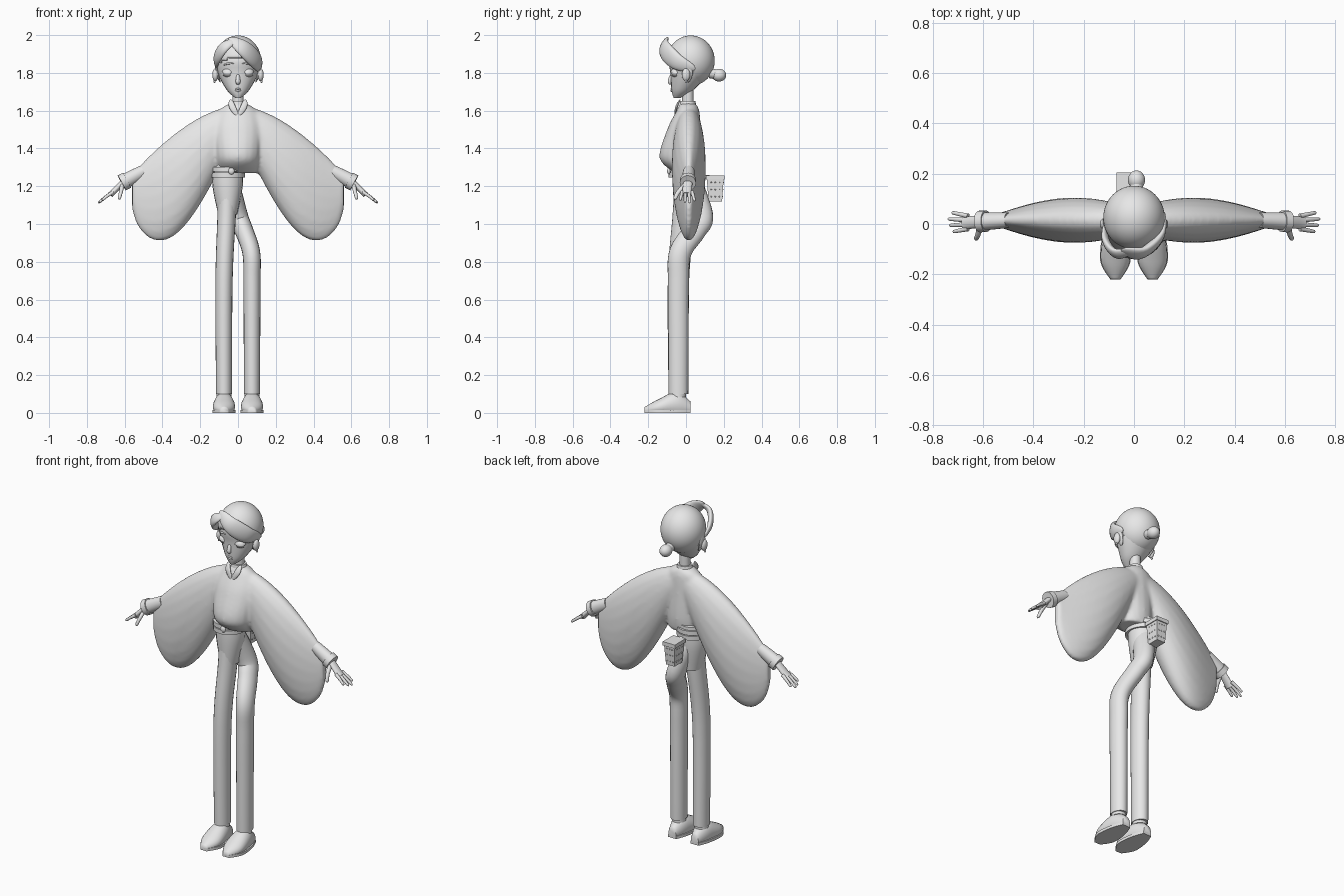
import bpy, bmesh
from math import sin, cos, pi
from mathutils import Vector, Matrix

if "Cube" in bpy.data.objects:
    bpy.data.objects.remove(bpy.data.objects["Cube"])

grey = (.8, .8, .8, 1)
clay = bpy.data.materials.new("light_grey")
clay.use_nodes = True
clay.diffuse_color = grey
clay.node_tree.nodes["Principled BSDF"].inputs["Base Color"].default_value = grey

front, side, up = Vector((0, -1, 0)), Vector((1, 0, 0)), Vector((0, 0, 1))
skull = Vector((0, .025, 1.865))


def finish(name, bm, mirror=False, smooth=True):
    bmesh.ops.recalc_face_normals(bm, faces=bm.faces)
    mesh = bpy.data.meshes.new(name)
    bm.to_mesh(mesh)
    bm.free()
    mesh.materials.append(clay)
    part = bpy.data.objects.new(name, mesh)
    bpy.context.collection.objects.link(part)
    if mirror:
        part.modifiers.new("mirror", 'MIRROR').use_mirror_merge = False
    if smooth:
        bpy.ops.object.select_all(action='DESELECT')
        part.select_set(True)
        bpy.context.view_layer.objects.active = part
        bpy.ops.object.shade_smooth_by_angle(angle=pi / 3)
    return part


def spline(keys, steps=6):
    # Smooth curve through the keys; works for positions and for profile rows
    keys = [Vector(k) for k in keys]
    last, curve = len(keys) - 1, []
    for i in range(last):
        a, b, c, d = (keys[min(max(j, 0), last)] for j in range(i - 1, i + 3))
        for step in range(steps):
            t = step / steps
            curve.append(b + (c - a) * (t / 2) + (a * 2 - b * 5 + c * 4 - d) * (t * t / 2)
                         + (b * 3 - a - c * 3 + d) * (t ** 3 / 2))
    return curve + [keys[-1]]


def oval(centre, u, v, count=20):
    turns = [2 * pi * i / count for i in range(count)]
    return [Vector(centre) + Vector(u) * cos(a) + Vector(v) * sin(a) for a in turns]


def loft(bm, rings):
    rows = [[bm.verts.new(p) for p in ring] for ring in rings]
    for lower, upper in zip(rows, rows[1:]):
        for i in range(len(lower)):
            bm.faces.new((lower[i - 1], lower[i], upper[i], upper[i - 1]))
    bm.faces.new(rows[0])
    bm.faces.new(rows[-1])
    return bm


def stack(bm, rows, x=0):
    # Rows of height, half width, front and back
    return loft(bm, [oval((x, (f + b) / 2, z), (w, 0, 0), (0, (b - f) / 2, 0))
                     for z, w, f, b in spline(rows)])


def even(t):
    return 1


def swell(t):
    return 1 + t / 4


def taper(t):
    return (1 - t / 3) * min(1, .4 + 6 * (1 - t))


def leaf(t):
    return .05 + sin(pi * t) ** .7 if 0 < t < 1 else .05


def tube(name, keys, width, depth, shape=even, facing=lambda p: front, mirror=False):
    path, rings = spline(keys), []
    last = len(path) - 1
    for i, p in enumerate(path):
        along = (path[min(i + 1, last)] - path[max(i - 1, 0)]).normalized()
        u = along.cross(facing(p)).normalized()
        size = shape(i / last)
        rings.append(oval(p, u * width * size, u.cross(along) * depth * size))
    return finish(name, loft(bmesh.new(), rings), mirror)


def ball(name, centre, radii, mirror=False, keep=lambda p: True, segments=24):
    bm = bmesh.new()
    place = Matrix.Translation(centre) @ Matrix.Diagonal((*radii, 1))
    bmesh.ops.create_uvsphere(bm, u_segments=segments, v_segments=segments // 2, radius=1, matrix=place)
    hidden = [f for f in bm.faces if not keep(f.calc_center_median())]
    bmesh.ops.delete(bm, geom=hidden, context='FACES')
    return finish(name, bm, mirror)


def box(name, bottom, top, low, high):
    rings = [oval(c, (w, d, 0), (-w, d, 0), 4) for c, (w, d) in ((bottom, low), (top, high))]
    return finish(name, loft(bmesh.new(), rings), smooth=False)


# Blouse: torso and wide hanging sleeves fused into one surface
def sleeve_ring(t, flip):
    top = 1.62 - .35 * t ** 1.6
    drop = .1 + .17 * max(0, sin(pi * t ** 1.2)) ** .7
    thick = .02 + .07 * sin(pi * (.2 + .8 * t))
    return oval((flip * (.04 + .52 * t), .015, top - drop), (0, thick, 0), (0, 0, drop))


bm = stack(bmesh.new(), [(1.27, .1, -.06, .08), (1.35, .12, -.14, .09), (1.5, .13, -.1, .08),
                         (1.6, .1, -.05, .07), (1.64, .04, -.03, .05)])
for flip in (1, -1):
    loft(bm, [sleeve_ring(i / 24, flip) for i in range(25)])
blouse = finish("blouse", bm)
fuse = blouse.modifiers.new("fuse", 'REMESH')
fuse.mode, fuse.voxel_size, fuse.use_smooth_shade = 'VOXEL', .01, True
relax = blouse.modifiers.new("relax", 'SMOOTH')
relax.factor, relax.iterations = .5, 6

# Neck and open collar
tube("neck", [(0, .01, 1.57), (0, .01, 1.72)], .03, .03)
finish("collar", stack(bmesh.new(), [(1.59, .06, -.04, .06), (1.65, .04, -.03, .05)]))
tube("collar_flap", [(.04, -.03, 1.66), (.03, -.05, 1.62), (0, -.06, 1.57)], .016, .006, leaf, mirror=True)


# Cuffs and hands, mirrored
def knuckles(p):
    return side + up


elbow, wrist, palm = Vector((.5, .015, 1.28)), Vector((.61, .01, 1.22)), Vector((.66, .005, 1.17))
tube("cuff", [elbow, wrist], .03, .033, swell, knuckles, True)
tube("cuff_rim", [wrist.lerp(elbow, .2), wrist.lerp(elbow, -.05)], .043, .045, even, knuckles, True)
tube("palm", [wrist.lerp(elbow, .2), wrist, palm, palm.lerp(wrist, -.3)], .022, .013, swell, knuckles, True)
for i, reach in enumerate((.065, .08, .075, .06)):
    spread = front * (.017 * i - .027)
    base = palm + spread
    bend = base + Vector((reach / 2, 0, -reach / 3)) + spread / 4
    tip = bend + Vector((reach / 2, 0, -reach * .4)) + spread / 4
    tube("finger", [base, bend, tip], .01, .01, taper, knuckles, True)
tube("thumb", [wrist, wrist + Vector((.01, -.05, -.05)), wrist + Vector((.02, -.07, -.09))],
     .014, .012, taper, knuckles, True)

# Trousers: straight right leg, left leg swept back under the hip
waist = Vector((-.055, .005, 1.26))
finish("hips", stack(bmesh.new(), [(1.05, .05, -.06, .07), (1.2, .08, -.07, .09), (1.32, .08, -.07, .09)], waist.x))
ankle, thigh = Vector((.074, -.04, .1)), Vector((.074, -.04, .7))
right = Matrix.Diagonal((-1, 1, 1))
tube("right_leg", [right @ ankle, right @ thigh, (-.06, -.01, 1.05), waist], .042, .052, swell)
tube("left_leg", [ankle, ankle.lerp(thigh, .5), thigh, (.07, -.03, .85), (.03, .05, .97),
                  (0, .08, 1.05), waist], .042, .052, swell)

# Belts, buckle and studded pouch
for lift in (0, .03):
    centre = waist + up * lift
    tube("belt", [centre - up / 80, centre + up / 80], .092, .097)
ball("buckle", waist + Vector((.02, -.095, .02)), (.016, .01, .018))
pouch = Vector((-.03, .155, 1.12))
rim = pouch + up / 8
tube("pouch_strap", [waist, rim], .01, .01, even, lambda p: up)
box("pouch", pouch, rim, (.028, .036), (.036, .045))
box("pouch_rim", rim - up / 100, rim + up / 80, (.04, .05), (.04, .05))
for row in (.2, .5, .8):
    flare = .008 * row
    for column in (-1, 0, 1):
        middle = pouch.lerp(rim, row)
        spots = [Vector((column * .018, .036 + flare, 0))]
        spots += [Vector((s * (.028 + flare), column * .022, 0)) for s in (1, -1)]
        for spot in spots:
            ball("stud", middle + spot, (.004, .004, .004), segments=8)

# Shoes from a lengthwise profile: position, half width, height
shoe = spline([(.025, .025, .06), (-.05, .05, .11), (-.15, .057, .07), (-.22, .02, .03)])
uppers = [oval((ankle.x, y, h * .4), (w, 0, 0), (0, 0, h * .6)) for y, w, h in shoe]
for ring in uppers:
    for p in ring:
        p.z = max(p.z, .005)
finish("shoe", loft(bmesh.new(), uppers), True)
sole = [oval((ankle.x, y, .008), (w * 1.05, 0, .008), (-w * 1.05, 0, .008), 4) for y, w, h in shoe]
finish("sole", loft(bmesh.new(), sole), True)
tube("ankle_band", [ankle - up / 60, ankle + up / 40], .039, .04, mirror=True)

# Head with a narrow jaw, and ears
finish("head", stack(bmesh.new(), [(1.667, .015, -.065, -.03), (1.71, .06, -.077, .04), (1.8, .108, -.083, .12),
                                   (1.88, .112, -.088, .13), (1.97, .06, -.03, .08)]))
ball("ear", (.12, 0, 1.79), (.016, .022, .034), True)
ball("earring", (.125, 0, 1.755), (.006, .006, .008), True)

# Face: drooping eyes, brows, nose and mouth
eye = Vector((.05, -.052, 1.8))
ball("eye", eye, (.03, .026, .02), True)
ball("upper_eyelid", eye, (.035, .03, .027), True, lambda p: p.z > eye.z + .003)
ball("lower_eyelid", eye, (.034, .028, .024), True, lambda p: p.z < eye.z - .012)
tube("eyebrow", [eye + Vector((-.03, -.035, .05)), eye + Vector((0, -.03, .05)),
                 eye + Vector((.03, -.01, .04))], .005, .005, leaf, mirror=True)
tube("nose", [(0, -.074, 1.8), (0, -.086, 1.755), (0, -.075, 1.74)], .012, .01, leaf)
for lip, height in (("upper_lip", 1.715), ("lower_lip", 1.705)):
    corners = [Vector((x, -.07, 1.71)) for x in (-.02, .02)]
    tube(lip, [corners[0], (0, -.077, height), corners[1]], .005, .005, leaf)


# Hair: cap, swept fringe, sideburns and bun
def outward(p):
    return p - skull


cap = ball("hair_cap", skull, (.122, .127, .133), segments=60,
           keep=lambda p: p.y > .04 or p.z > 1.83 - p.y / 2)
cap.modifiers.new("thickness", 'SOLIDIFY').thickness = .01
tube("large_fringe_lock", [(-.05, -.1, 1.985), (.03, -.115, 1.93), (.1, -.05, 1.86), (.118, .05, 1.82)],
     .047, .02, leaf, outward)
tube("small_fringe_lock", [(0, -.1, 1.98), (-.07, -.118, 1.94), (-.11, -.07, 1.88), (-.117, 0, 1.83)],
     .032, .015, leaf, outward)
tube("sideburn", [(.112, .01, 1.88), (.114, .01, 1.81), (.094, .01, 1.75)], .025, .008, leaf,
     lambda p: side, True)
bun = Vector((.01, .175, 1.788))
ball("bun", bun, (.034, .038, .034))
tube("bun_tie", [bun + Vector((0, -.05, .01)), bun + Vector((0, -.02, .005))], .026, .026, even, lambda p: up)
